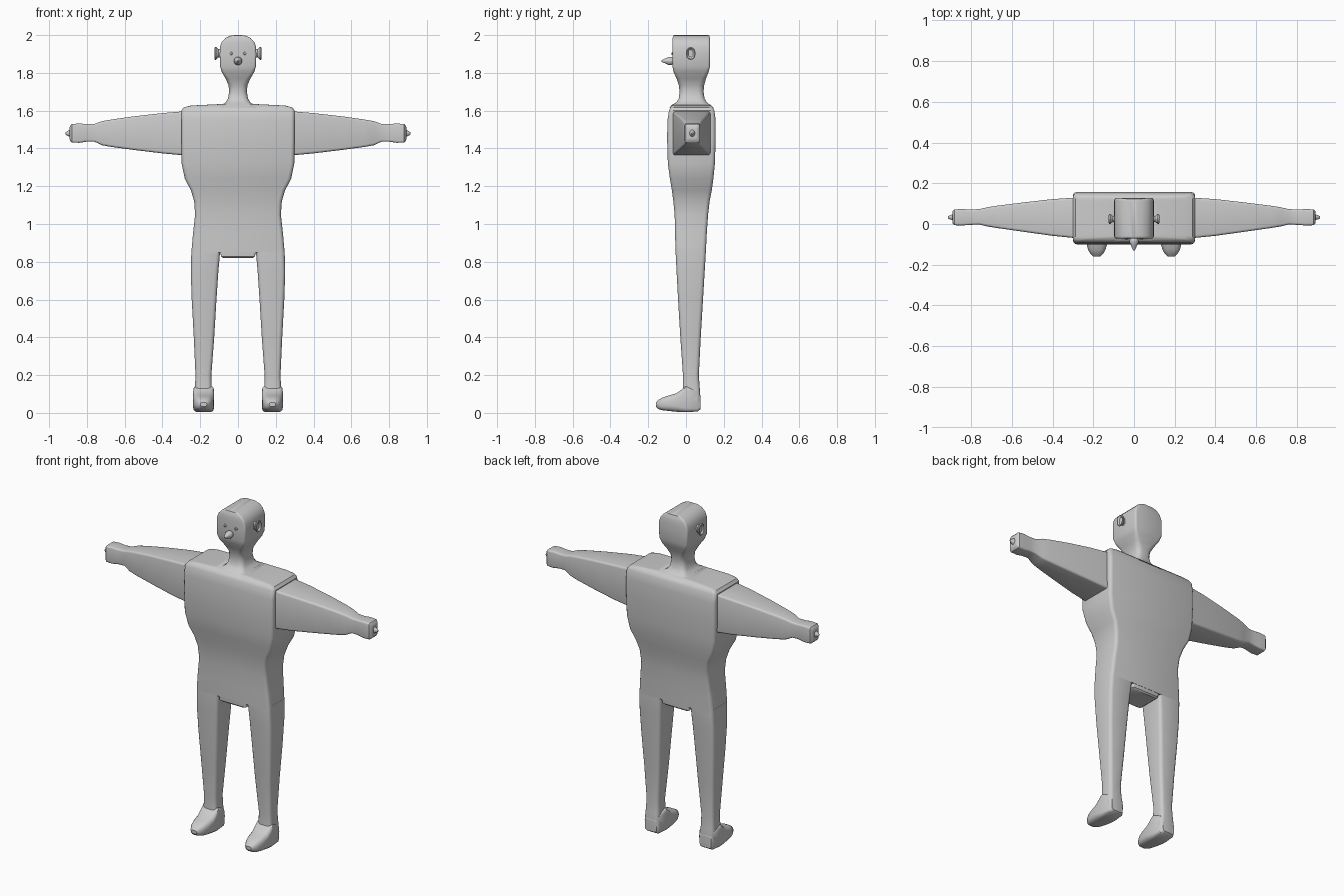
import bpy, bmesh, math
from mathutils import Vector

skin = bpy.data.materials.new("plain grey")
skin.diffuse_color = (0.6, 0.6, 0.6, 1)


def rounded_rect(a0, a1, b0, b1, r, n=3):
    """Points around a rectangle with rounded corners."""
    r = min(r, (a1 - a0) * 0.49, (b1 - b0) * 0.49)
    corners = [(a1 - r, b1 - r), (a0 + r, b1 - r), (a0 + r, b0 + r), (a1 - r, b0 + r)]
    pts = []
    for q, (ca, cb) in enumerate(corners):
        for k in range(n + 1):
            t = math.pi / 2 * (q + k / n)
            pts.append((ca + r * math.cos(t), cb + r * math.sin(t)))
    return pts


def loft(name, axis, rings, mirror=False, angle=35):
    """Skin rings (position, a0, a1, b0, b1, radius) along x, y or z."""
    place = {"x": lambda p, a, b: (p, a, b),
             "y": lambda p, a, b: (a, p, b),
             "z": lambda p, a, b: (a, b, p)}[axis]
    bm = bmesh.new()
    loops = [[bm.verts.new(place(p, a, b)) for a, b in rounded_rect(*rect)]
             for p, *rect in rings]
    for lo, hi in zip(loops, loops[1:]):
        for i in range(len(lo)):
            j = (i + 1) % len(lo)
            bm.faces.new((lo[i], lo[j], hi[j], hi[i]))
    bm.faces.new(loops[0][::-1])
    bm.faces.new(loops[-1])
    if mirror:
        copy = bmesh.ops.duplicate(bm, geom=bm.verts[:] + bm.edges[:] + bm.faces[:])
        for v in copy["geom"]:
            if isinstance(v, bmesh.types.BMVert):
                v.co.x *= -1
    bmesh.ops.recalc_face_normals(bm, faces=bm.faces)
    mesh = bpy.data.meshes.new(name)
    bm.to_mesh(mesh)
    bm.free()
    ob = bpy.data.objects.new(name, mesh)
    bpy.context.collection.objects.link(ob)
    mesh.materials.append(skin)
    bpy.ops.object.select_all(action="DESELECT")
    ob.select_set(True)
    bpy.context.view_layer.objects.active = ob
    bpy.ops.object.shade_smooth_by_angle(angle=math.radians(angle))
    return ob


def sym(z, w, y0, y1, r):
    return (z, -w, w, y0, y1, r)


def disc(p, cy, cz, ry, rz):
    return (p, cy - ry, cy + ry, cz - rz, cz + rz, 1)


# Torso from hips to shoulders
loft("torso", "z", [
    sym(0.85, 0.247, -0.055, 0.105, 0.02), sym(0.95, 0.238, -0.058, 0.11, 0.02),
    sym(1.05, 0.227, -0.06, 0.117, 0.02), sym(1.12, 0.232, -0.067, 0.125, 0.02),
    sym(1.18, 0.25, -0.075, 0.137, 0.02), sym(1.24, 0.282, -0.085, 0.145, 0.02),
    sym(1.32, 0.298, -0.096, 0.153, 0.02), sym(1.45, 0.30, -0.10, 0.157, 0.02),
    sym(1.55, 0.30, -0.098, 0.157, 0.02), sym(1.60, 0.30, -0.09, 0.15, 0.02),
    sym(1.617, 0.288, -0.083, 0.143, 0.02), sym(1.627, 0.25, -0.075, 0.135, 0.02),
    sym(1.634, 0.11, -0.065, 0.125, 0.02)])

# Crotch block between the legs
loft("crotch", "z", [
    sym(0.82, 0.078, -0.045, 0.095, 0.01), sym(0.828, 0.09, -0.053, 0.103, 0.01),
    sym(0.86, 0.095, -0.054, 0.104, 0.01)])

# Neck flaring into the shoulders, and head with a rounded crown
loft("neck_and_head", "z", [
    sym(1.615, 0.11, -0.088, 0.146, 0.03), sym(1.63, 0.085, -0.075, 0.128, 0.03),
    sym(1.645, 0.064, -0.05, 0.11, 0.03), sym(1.665, 0.053, -0.038, 0.098, 0.03),
    sym(1.70, 0.047, -0.034, 0.093, 0.03), sym(1.735, 0.05, -0.038, 0.096, 0.03),
    sym(1.77, 0.066, -0.05, 0.106, 0.025), sym(1.805, 0.086, -0.066, 0.12, 0.018),
    sym(1.835, 0.095, -0.072, 0.127, 0.012), sym(1.90, 0.097, -0.072, 0.128, 0.012),
    sym(1.94, 0.095, -0.072, 0.128, 0.012), sym(1.965, 0.085, -0.072, 0.127, 0.012),
    sym(1.985, 0.066, -0.071, 0.126, 0.012), sym(1.997, 0.04, -0.068, 0.123, 0.012),
    sym(2.0, 0.015, -0.062, 0.118, 0.01)])

# Arms tapering to mitten hands
loft("arms", "x", [
    (0.28, -0.07, 0.13, 1.363, 1.597, 0.012), (0.40, -0.058, 0.122, 1.374, 1.587, 0.012),
    (0.55, -0.037, 0.105, 1.392, 1.57, 0.012), (0.67, -0.02, 0.09, 1.408, 1.553, 0.012),
    (0.72, -0.012, 0.082, 1.417, 1.544, 0.012), (0.76, -0.002, 0.073, 1.436, 1.53, 0.01),
    (0.80, -0.004, 0.071, 1.436, 1.529, 0.01), (0.84, -0.007, 0.073, 1.43, 1.532, 0.01),
    (0.88, -0.006, 0.072, 1.431, 1.529, 0.01), (0.89, 0.004, 0.063, 1.442, 1.518, 0.01),
    (0.892, 0.01, 0.055, 1.455, 1.505, 0.01)], True)

# Small pointed fingertip on each hand
loft("fingertips", "x", [
    disc(0.885, 0.033, 1.48, 0.016, 0.022), disc(0.897, 0.033, 1.48, 0.012, 0.015),
    disc(0.907, 0.033, 1.48, 0.009, 0.010), disc(0.914, 0.033, 1.48, 0.004, 0.004)], True)

# Legs
loft("legs", "z", [
    (0.012, 0.145, 0.215, -0.01, 0.068, 0.02), (0.022, 0.136, 0.225, -0.02, 0.076, 0.02),
    (0.07, 0.132, 0.232, -0.02, 0.077, 0.02), (0.13, 0.14, 0.228, -0.017, 0.073, 0.02),
    (0.20, 0.141, 0.225, -0.016, 0.068, 0.02), (0.40, 0.126, 0.234, -0.03, 0.078, 0.02),
    (0.60, 0.114, 0.245, -0.042, 0.09, 0.02), (0.75, 0.104, 0.25, -0.05, 0.099, 0.02),
    (0.85, 0.095, 0.247, -0.055, 0.105, 0.02), (0.87, 0.09, 0.246, -0.054, 0.104, 0.02)], True)

# Feet from heel to toe
loft("feet", "y", [
    (0.076, 0.145, 0.222, 0.018, 0.09, 0.015), (0.06, 0.134, 0.23, 0.007, 0.12, 0.015),
    (0.0, 0.128, 0.236, 0.004, 0.145, 0.02), (-0.025, 0.126, 0.238, 0.004, 0.122, 0.025),
    (-0.05, 0.126, 0.238, 0.006, 0.104, 0.028), (-0.09, 0.13, 0.234, 0.01, 0.092, 0.028),
    (-0.125, 0.139, 0.226, 0.014, 0.081, 0.025), (-0.145, 0.15, 0.215, 0.02, 0.07, 0.02),
    (-0.16, 0.165, 0.2, 0.034, 0.055, 0.01)], True)

# Ears: short stem flaring to an oval rim with a hollow centre
loft("ears", "x", [
    disc(0.085, 0.025, 1.903, 0.016, 0.024), disc(0.104, 0.025, 1.903, 0.015, 0.022),
    disc(0.116, 0.025, 1.903, 0.024, 0.034), disc(0.122, 0.025, 1.903, 0.024, 0.034),
    disc(0.124, 0.025, 1.903, 0.02, 0.029), disc(0.115, 0.025, 1.903, 0.013, 0.02)], True)

# Nose: rounded base with a pointed tip
nose = lambda y, r: (y, -r, r, 1.863 - r, 1.863 + r, 1)
loft("nose", "y", [nose(-0.065, 0.016), nose(-0.078, 0.022), nose(-0.09, 0.022),
                   nose(-0.105, 0.015), nose(-0.122, 0.008), nose(-0.131, 0.003)])

# Eyes: tiny raised bumps
loft("eyes", "y", [
    (-0.068, 0.027, 0.047, 1.893, 1.912, 1), (-0.074, 0.028, 0.046, 1.894, 1.911, 1),
    (-0.077, 0.032, 0.042, 1.898, 1.907, 1)], True)
